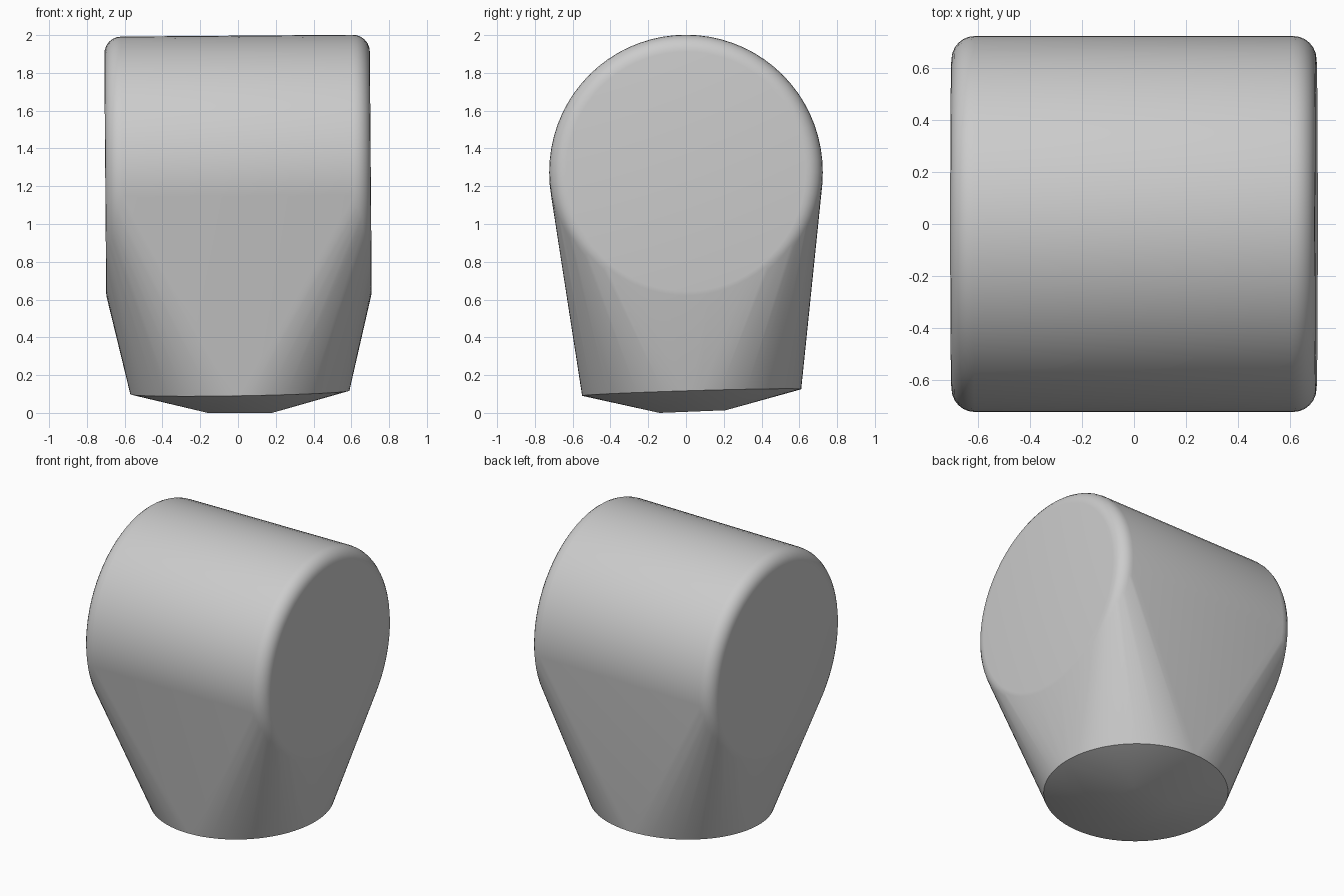
import bpy
import bmesh
from math import sin, cos, pi, radians
from mathutils import Matrix, Vector

cube = bpy.data.objects.get("Cube")
if cube:
    bpy.data.objects.remove(cube, do_unlink=True)

# Single grey colour
grey = bpy.data.materials.new("light_grey")
grey.use_nodes = True
colour = (0.6, 0.6, 0.6, 1)
grey.diffuse_color = colour
grey.node_tree.nodes["Principled BSDF"].inputs["Base Color"].default_value = colour

RADIUS, HALF_WIDTH, FILLET = 0.724, 0.703, 0.09
SEGMENTS, FILLET_STEPS = 72, 6

bm = bmesh.new()

# Rounded drum lying along x, leaning very slightly
drum = Matrix.Translation((0, 0, 1.273)) @ Matrix.Rotation(radians(-0.45), 4, "Y")
for side in (-1, 1):
    for step in range(FILLET_STEPS + 1):
        f = pi / 2 * step / FILLET_STEPS
        x = side * (HALF_WIDTH - FILLET * (1 - cos(f)))
        r = RADIUS - FILLET * (1 - sin(f))
        for i in range(SEGMENTS):
            a = 2 * pi * i / SEGMENTS
            bm.verts.new(drum @ Vector((x, r * cos(a), r * sin(a))))

# Round rim of the foot, on a tilted plane
for i in range(SEGMENTS):
    a = 2 * pi * i / SEGMENTS
    x, y = 0.58 * cos(a), 0.58 * sin(a)
    bm.verts.new((0.01 + x, 0.03 + y, 0.108 + 0.017 * x + 0.03 * y))

# Small square tip under the foot
for x in (-0.16, 0.18):
    for y in (-0.14, 0.21):
        bm.verts.new((x, y, 0.0 if y < 0 else 0.014))

# Stretch one skin around drum, foot rim and tip
hull = bmesh.ops.convex_hull(bm, input=bm.verts[:])
unused = {v for v in hull["geom_interior"] + hull["geom_unused"]
          if isinstance(v, bmesh.types.BMVert)}
bmesh.ops.delete(bm, geom=list(unused), context="VERTS")
bmesh.ops.recalc_face_normals(bm, faces=bm.faces[:])

mesh = bpy.data.meshes.new("tapered_body")
bm.to_mesh(mesh)
bm.free()
mesh.materials.append(grey)
body = bpy.data.objects.new("tapered_body", mesh)
bpy.context.collection.objects.link(body)

# Smooth skin, crisp foot rim
bpy.ops.object.select_all(action="DESELECT")
body.select_set(True)
bpy.context.view_layer.objects.active = body
bpy.ops.object.shade_smooth_by_angle(angle=radians(35))
